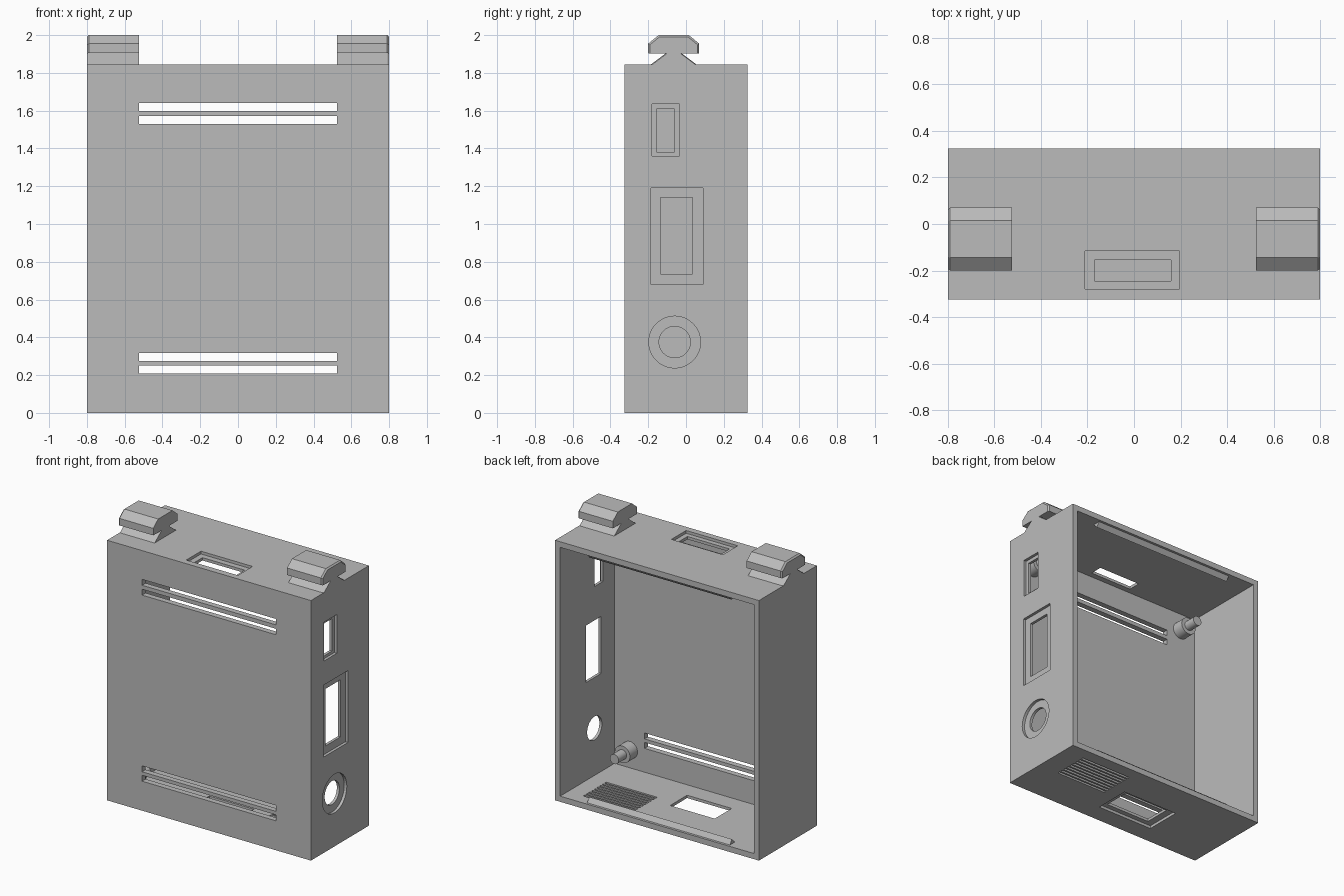
import bpy, bmesh
from math import radians
from mathutils import Matrix, Vector

cube = bpy.data.objects.get("Cube")
if cube:
    bpy.data.objects.remove(cube, do_unlink=True)

# Single grey plastic
GREY = (0.5, 0.5, 0.5, 1)
plastic = bpy.data.materials.new("grey plastic")
plastic.use_nodes = True
plastic.diffuse_color = GREY
plastic.node_tree.nodes["Principled BSDF"].inputs["Base Color"].default_value = GREY

# Case dimensions
HX, HY, H, WALL = 0.8, 0.325, 1.845, 0.04
STEP = WALL / 2
MID_Z = H / 2


def box(bm, x, y, z):
    lo, hi = Vector((x[0], y[0], z[0])), Vector((x[1], y[1], z[1]))
    mat = Matrix.Translation((lo + hi) / 2) @ Matrix.Diagonal((*(hi - lo), 1))
    bmesh.ops.create_cube(bm, size=1, matrix=mat)


def cylinder(bm, centre, radius, length, axis):
    turn = Matrix.Rotation(radians(90), 4, "Y" if axis == "x" else "X")
    bmesh.ops.create_cone(bm, cap_ends=True, segments=48, radius1=radius, radius2=radius,
                          depth=length, matrix=Matrix.Translation(centre) @ turn)


def loft(bm, rings):
    loops = [[bm.verts.new(p) for p in ring] for ring in rings]
    for a, b in zip(loops, loops[1:]):
        for i in range(len(a)):
            j = (i + 1) % len(a)
            bm.faces.new((a[i], a[j], b[j], b[i]))
    bm.faces.new(loops[0])
    bm.faces.new(loops[-1])
    bmesh.ops.recalc_face_normals(bm, faces=bm.faces)


def finish(bm, name):
    mesh = bpy.data.meshes.new(name)
    bm.to_mesh(mesh)
    bm.free()
    mesh.materials.append(plastic)
    obj = bpy.data.objects.new(name, mesh)
    bpy.context.collection.objects.link(obj)
    return obj


def activate(obj):
    bpy.ops.object.select_all(action="DESELECT")
    obj.select_set(True)
    bpy.context.view_layer.objects.active = obj


def cut(target, bm, name):
    cutter = finish(bm, name)
    cutter.hide_render = True
    mod = target.modifiers.new(name, "BOOLEAN")
    mod.operation, mod.solver, mod.object = "DIFFERENCE", "EXACT", cutter
    activate(target)
    bpy.ops.object.modifier_apply(modifier=mod.name)
    bpy.data.objects.remove(cutter, do_unlink=True)


# Case shell, open at the back
bm = bmesh.new()
box(bm, (-HX, HX), (-HY, HY), (0, H))
case = finish(bm, "case")
bm = bmesh.new()
box(bm, (-HX + WALL, HX - WALL), (-HY + WALL, HY + WALL), (WALL, H - WALL))
cut(case, bm, "cavity")

# Shallow recesses around the ports
bm = bmesh.new()
side = (HX - STEP, HX + STEP)
box(bm, side, (-0.18, -0.035), (1.36, 1.635))
box(bm, side, (-0.185, 0.09), (0.68, 1.19))
cylinder(bm, (HX, -0.06, 0.375), 0.137, 2 * STEP, "x")
box(bm, (-0.21, 0.195), (-0.28, -0.115), (H - STEP, H + STEP))
box(bm, (-0.30, 0.14), (-0.19, 0.07), (-STEP, STEP))
cut(case, bm, "port_recesses")

# Through openings: ports, front slots and floor vent
bm = bmesh.new()
side = (HX - 2 * WALL, HX + WALL)
box(bm, side, (-0.155, -0.06), (1.38, 1.61))
box(bm, side, (-0.135, 0.035), (0.735, 1.14))
cylinder(bm, (HX, -0.06, 0.375), 0.083, 4 * WALL, "x")
box(bm, (-0.17, 0.16), (-0.245, -0.155), (H - 2 * WALL, H + WALL))
box(bm, (-0.25, 0.10), (-0.155, 0.035), (-WALL, 2 * WALL))
for z in (0.23, 0.297, 1.55, 1.62):
    box(bm, (-0.525, 0.525), (-HY - WALL, -HY + 2 * WALL), (z - 0.021, z + 0.021))
for i in range(9):
    y = -0.02 + i * 0.03
    box(bm, (0.24, 0.64), (y, y + 0.017), (-WALL, 2 * WALL))
cut(case, bm, "openings")

# Snap lips inside the top and bottom of the back opening
for name, z, tip in (("bottom_lip", WALL, 0.033), ("top_lip", H - WALL, -0.033)):
    bm = bmesh.new()
    profile = ((0.25, z - tip * 0.1), (0.31, z - tip * 0.1), (0.285, z + tip))
    loft(bm, [[(x, *p) for p in profile] for x in (-0.56, 0.56)])
    finish(bm, name)

# Stepped mounting posts on the inside of the front wall
for sx, side_name in ((-1, "right"), (1, "left")):
    for sz, level in ((-1, "lower"), (1, "upper")):
        bm = bmesh.new()
        x, z = sx * 0.64, MID_Z + sz * 0.755
        cylinder(bm, (x, -0.25, z), 0.06, 0.1, "y")
        cylinder(bm, (x, -0.17, z), 0.034, 0.12, "y")
        post = finish(bm, f"{level}_{side_name}_post")
        activate(post)
        bpy.ops.object.shade_smooth_by_angle(angle=radians(30))

# Mushroom-shaped hanging rails on top, chamfered at the outer end
half = [(0.12, H), (0.04, 1.905), (0.135, 1.905), (0.135, 1.955), (0.08, 2.0)]
outline = half + [(-y, z) for y, z in reversed(half)]
for s, side_name in ((-1, "right"), (1, "left")):
    bm = bmesh.new()
    rings = [[(s * x, -0.065 + y * k, H + (z - H) * k) for y, z in outline]
             for x, k in ((0.525, 1), (0.79, 1), (0.8, 0.94))]
    loft(bm, rings)
    finish(bm, f"{side_name}_rail")
